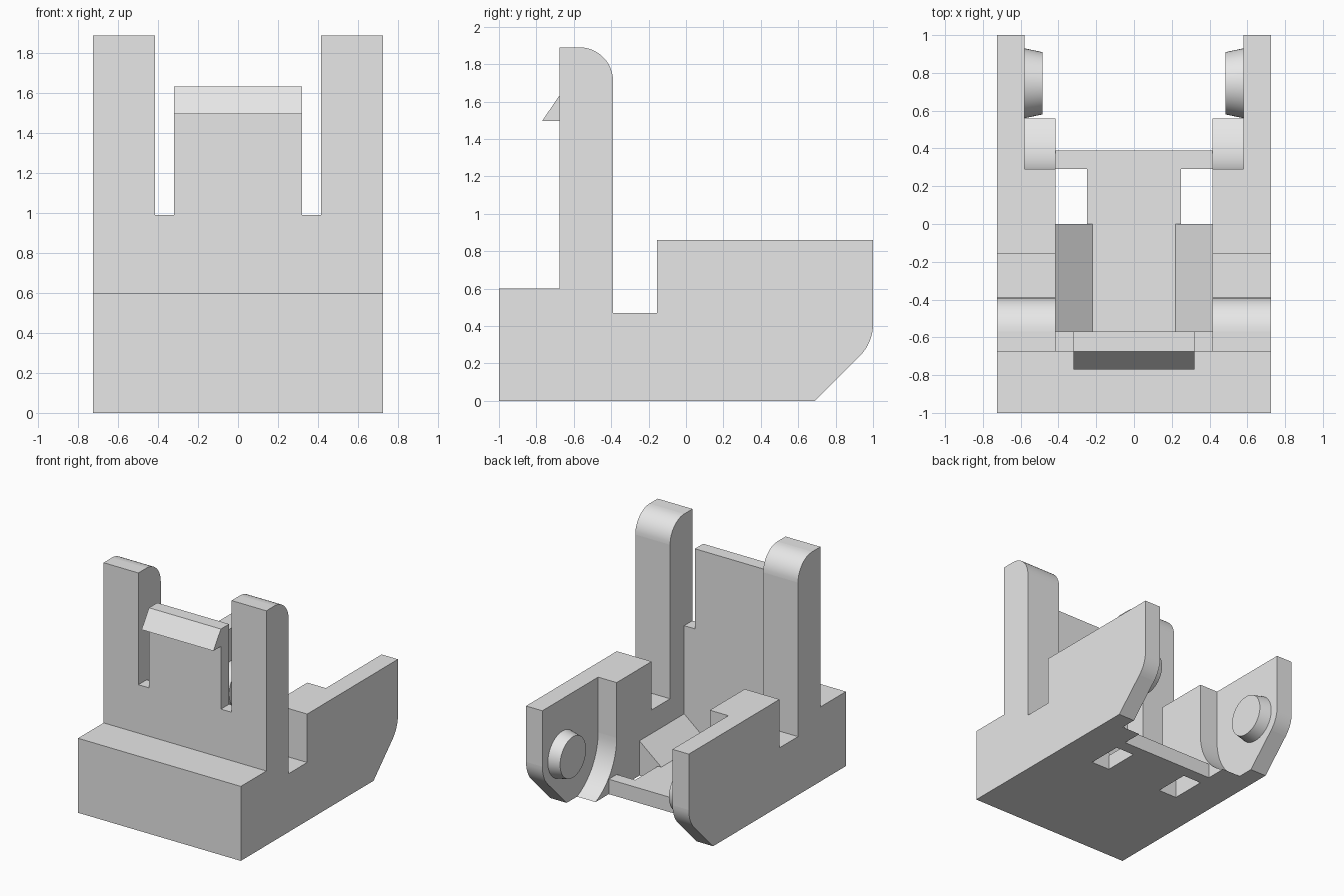
import bpy, bmesh, math
from mathutils import Vector

cube = bpy.data.objects.get("Cube")
if cube:
    bpy.data.objects.remove(cube, do_unlink=True)

grey = bpy.data.materials.new("light grey")
grey.use_nodes = True
colour = (0.8, 0.8, 0.8, 1)
grey.diffuse_color = colour
grey.node_tree.nodes["Principled BSDF"].inputs["Base Color"].default_value = colour


def finish(name, bm):
    bmesh.ops.recalc_face_normals(bm, faces=bm.faces)
    mesh = bpy.data.meshes.new(name)
    bm.to_mesh(mesh)
    bm.free()
    mesh.materials.append(grey)
    obj = bpy.data.objects.new(name, mesh)
    bpy.context.collection.objects.link(obj)
    return obj


def arc(cy, cz, r, start, end, steps=12):
    angles = [math.radians(start + (end - start) * i / steps) for i in range(steps + 1)]
    return [(cy + r * math.cos(a), cz + r * math.sin(a)) for a in angles]


def prism(name, profile, axis, low, high):
    """Extrude a 2D profile along an axis; narrow arc facets are smooth."""
    def place(p, d):
        v = list(p)
        v.insert(axis, d)
        return Vector(v)
    bm = bmesh.new()
    a = [bm.verts.new(place(p, low)) for p in profile]
    b = [bm.verts.new(place(p, high)) for p in profile]
    bm.faces.new(a)
    bm.faces.new(b)
    for i in range(len(a)):
        j = (i + 1) % len(a)
        side = bm.faces.new((a[i], a[j], b[j], b[i]))
        side.smooth = (a[i].co - a[j].co).length < 0.06
    return finish(name, bm)


def pin(name, s):
    """Tapered hinge pin on the inner face of a side wall."""
    bm = bmesh.new()
    bmesh.ops.create_cone(bm, cap_ends=True, segments=48, radius1=0.185,
                          radius2=0.165, depth=0.095)
    for f in bm.faces:
        f.smooth = len(f.verts) == 4
    obj = finish(name, bm)
    obj.rotation_euler = (0, -s * math.pi / 2, 0)
    obj.location = (s * 0.5325, 0.745, 0.415)


X_IN, X_MID, X_OUT = 0.415, 0.58, 0.725
FRONT, BACK = -0.675, -0.57
FLOOR = 0.12

# Shared side outline: front step, rounded upright and slot
upright = [(-1, 0), (-1, 0.6), (FRONT, 0.6), (FRONT, 1.89)]
upright += arc(-0.57, 1.71, 0.18, 90, 0)
upright += [(-0.39, 0.47), (-0.155, 0.47), (-0.155, 0.86)]

# Outer wall ends in a chamfered, rounded corner; inner wall ends in a
# curved clearance around the pin
outer = upright + [(1, 0.86)] + arc(0.76, 0.41, 0.24, 0, -45, 8) + [(0.69, 0)]
end = 180 + math.degrees(math.asin(0.415 / 0.455))
inner = upright + [(0.29, 0.86)] + arc(0.745, 0.415, 0.455, 180, end, 16)

for side, s in (("left", 1), ("right", -1)):
    prism(side + "_outer_wall", outer, 0, s * X_MID, s * X_OUT)
    prism(side + "_inner_wall", inner, 0, s * X_IN, s * X_MID)
    pin(side + "_hinge_pin", s)
    # Sloped fillet between floor and wall
    prism(side + "_floor_wedge",
          [(s * 0.22, FLOOR), (s * X_IN, 0.28), (s * X_IN, FLOOR)], 1, BACK, 0)

# Front step and low panel between the uprights
prism("front_block", [(-1, 0), (-1, 0.6), (FRONT, 0.6), (FRONT, 0.99),
                      (BACK, 0.99), (BACK, 0)], 0, -X_IN, X_IN)

# Flexible tab with a catch at the top
prism("latch_tab", [(FRONT, 0.99), (FRONT, 1.495), (-0.77, 1.495), (FRONT, 1.635),
                    (BACK, 1.635), (BACK, 0.99)], 0, -0.32, 0.32)

# Floor with two square side openings
half = [(X_IN, BACK), (X_IN, 0), (0.25, 0), (0.25, 0.29), (X_IN, 0.29), (X_IN, 0.39)]
prism("floor", half + [(-x, y) for x, y in reversed(half)], 2, 0, FLOOR)
